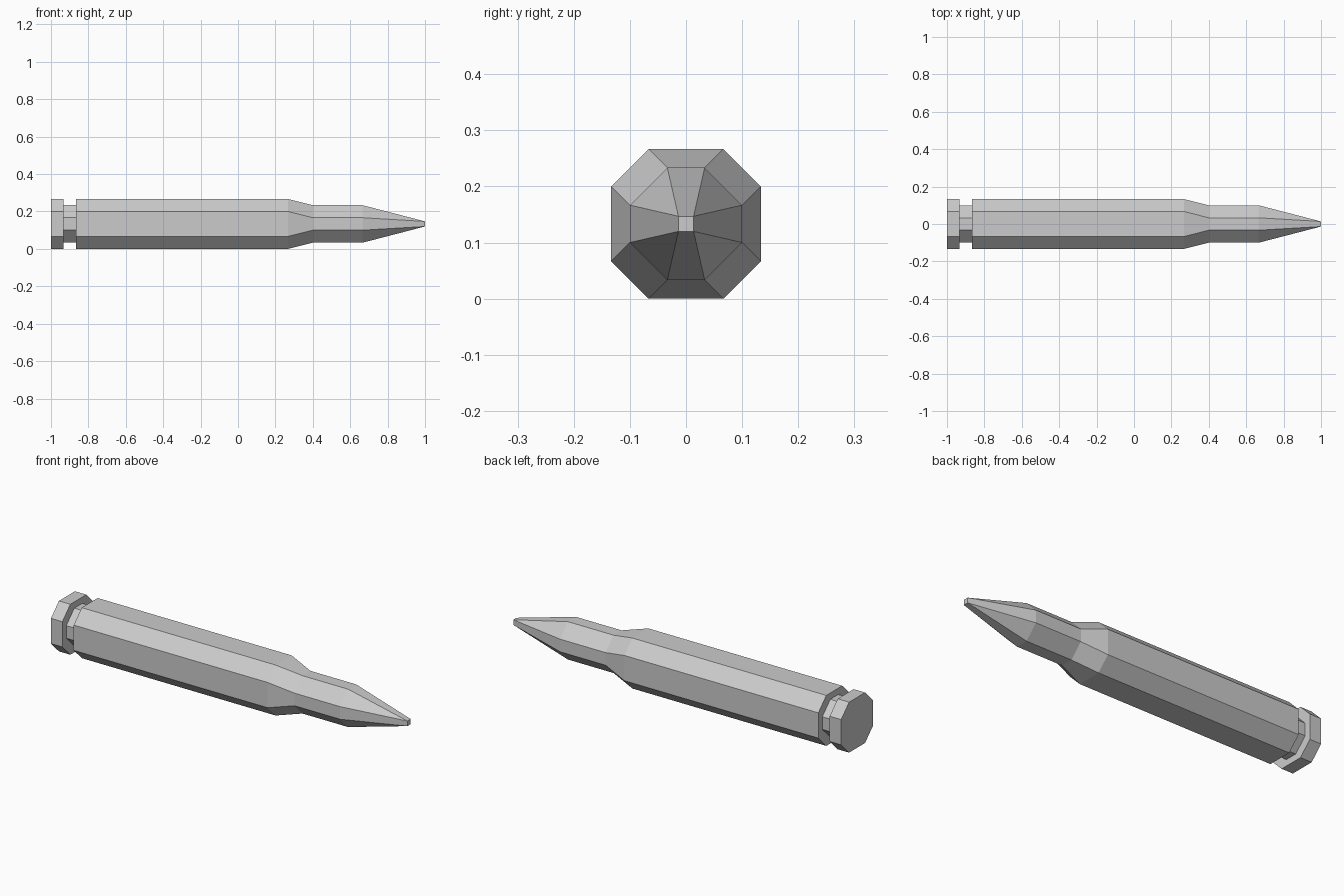
import bpy, bmesh

if "Cube" in bpy.data.objects:
    bpy.data.objects.remove(bpy.data.objects["Cube"])

AXIS_Z = 0.1333


def section(x, half, flat):
    """Chamfered square across the x axis: half width and half length of each flat."""
    pts = [(flat, half), (-flat, half), (-half, flat), (-half, -flat),
           (-flat, -half), (flat, -half), (half, -flat), (half, flat)]
    return [(x, y, z + AXIS_Z) for y, z in pts]


def loft(name, stations, cap_start=False, cap_end=False):
    bm = bmesh.new()
    rings = [[bm.verts.new(p) for p in section(*s)] for s in stations]
    for a, b in zip(rings, rings[1:]):
        for i in range(8):
            j = (i + 1) % 8
            bm.faces.new((a[i], a[j], b[j], b[i]))
    if cap_start:
        bm.faces.new(rings[0][::-1])
    if cap_end:
        bm.faces.new(rings[-1])
    # Merges the paired corners where a section becomes a plain square
    bmesh.ops.remove_doubles(bm, verts=bm.verts[:], dist=0.0001)
    bmesh.ops.recalc_face_normals(bm, faces=bm.faces[:])
    # Open lofts need an explicit outward check
    side = next(f for f in bm.faces if abs(f.normal.x) < 0.9)
    c = side.calc_center_median()
    if side.normal.y * c.y + side.normal.z * (c.z - AXIS_Z) < 0:
        bmesh.ops.reverse_faces(bm, faces=bm.faces[:])
    me = bpy.data.meshes.new(name)
    bm.to_mesh(me)
    bm.free()
    ob = bpy.data.objects.new(name, me)
    bpy.context.collection.objects.link(ob)
    return ob


WIDE = (0.1333, 0.0667)
NARROW = (0.1, 0.0333)
TIP = (0.0135, 0.0135)

# Case: rim, extractor groove, body, shoulder
loft("case", [(-1, *WIDE), (-0.9333, *WIDE), (-0.9333, *NARROW),
              (-0.8667, *NARROW), (-0.8667, *WIDE),
              (0.2667, *WIDE), (0.4, *NARROW)], cap_start=True)

# Bullet: straight neck tapering to a small square tip
loft("bullet", [(0.4, *NARROW), (0.6667, *NARROW), (1, *TIP)], cap_end=True)
